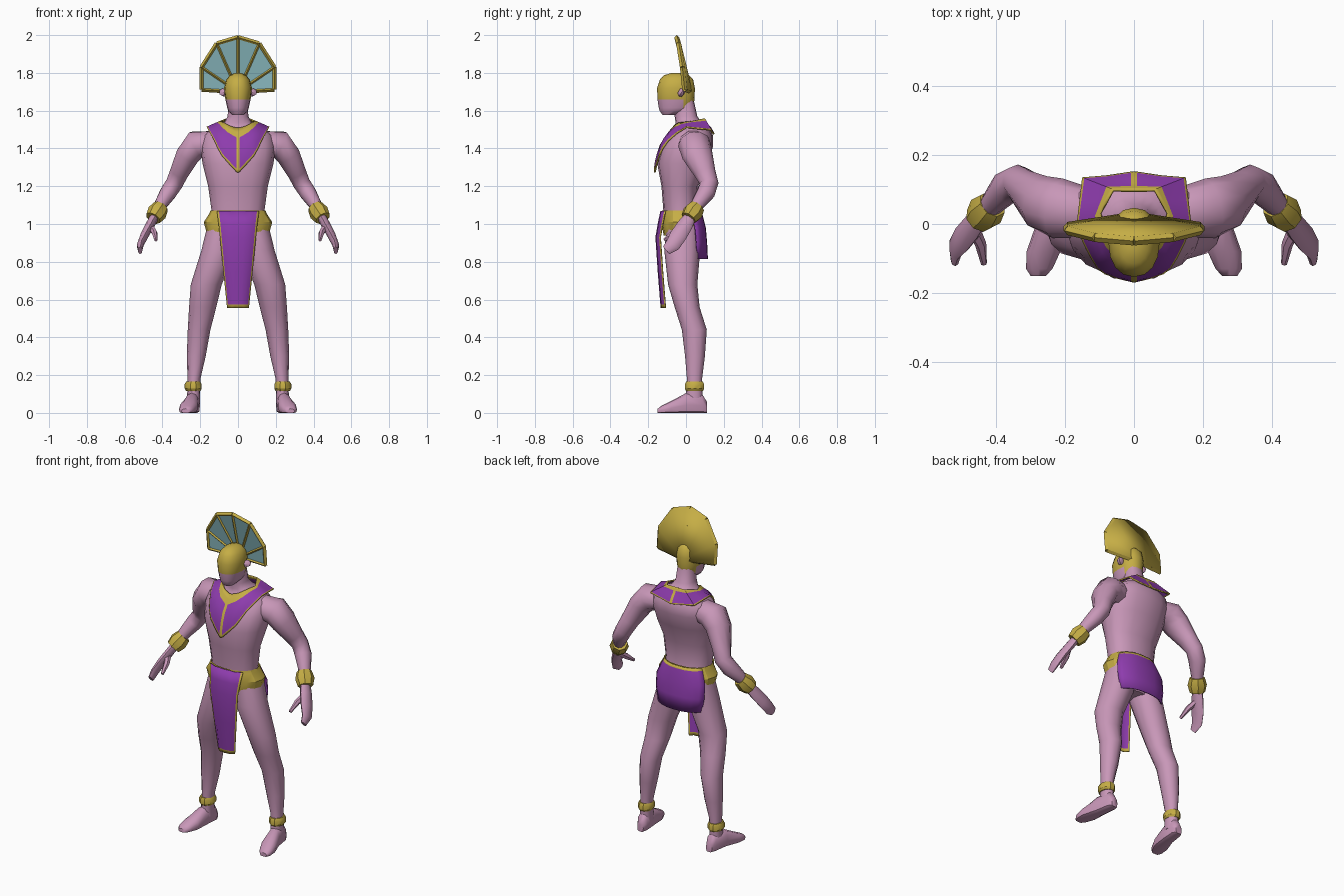
import bpy, math
from mathutils import Vector as V

if "Cube" in bpy.data.objects:
    bpy.data.objects.remove(bpy.data.objects["Cube"])


def material(name, rgb):
    m = bpy.data.materials.new(name)
    m.diffuse_color = (*rgb, 1)
    m.use_nodes = True
    m.node_tree.nodes["Principled BSDF"].inputs["Base Color"].default_value = m.diffuse_color
    return m


SKIN = material("skin pink", (0.58, 0.31, 0.48))
GOLD = material("gold", (0.56, 0.42, 0.06))
PURPLE = material("purple cloth", (0.27, 0.045, 0.42))
TEAL = material("pale teal", (0.27, 0.52, 0.56))


def build(name, verts, faces, mats, rule=None, mirror=False, angle=50):
    """Make a mesh object; rule(face centre) gives the material index."""
    me = bpy.data.meshes.new(name)
    me.from_pydata([tuple(v) for v in verts], [], faces)
    for m in mats:
        me.materials.append(m)
    if rule:
        for p in me.polygons:
            p.material_index = rule(p.center)
    ob = bpy.data.objects.new(name, me)
    bpy.context.collection.objects.link(ob)
    bpy.ops.object.select_all(action='DESELECT')
    ob.select_set(True)
    bpy.context.view_layer.objects.active = ob
    bpy.ops.object.mode_set(mode='EDIT')
    bpy.ops.mesh.select_all(action='SELECT')
    bpy.ops.mesh.normals_make_consistent(inside=False)
    bpy.ops.object.mode_set(mode='OBJECT')
    bpy.ops.object.shade_smooth_by_angle(angle=math.radians(angle))
    if mirror:
        mod = ob.modifiers.new("mirror", 'MIRROR')
        mod.merge_threshold = 0.0005
    return ob


def loft(name, rings, mats, caps=True, **kw):
    n = len(rings[0])
    faces = [(r * n + i, r * n + (i + 1) % n, (r + 1) * n + (i + 1) % n, (r + 1) * n + i)
             for r in range(len(rings) - 1) for i in range(n)]
    if caps:
        faces += [tuple(range(n)), tuple(range((len(rings) - 1) * n, len(rings) * n))]
    return build(name, [v for r in rings for v in r], faces, mats, **kw)


def oval(n, power=2.0):
    """Unit super-ellipse points."""
    out = []
    for i in range(n):
        c, s = math.cos(2 * math.pi * i / n), math.sin(2 * math.pi * i / n)
        out.append((math.copysign(abs(c) ** (2 / power), c), math.copysign(abs(s) ** (2 / power), s)))
    return out


def level(z, cx, hw, front, back, n=16, power=2.3):
    """Horizontal section."""
    return [V((cx + hw * a, (front + back) / 2 + (back - front) / 2 * b, z)) for a, b in oval(n, power)]


def tube(name, pts, mats, n=10, **kw):
    """Loft along a path of (x, y, z, width, thickness)."""
    rings = []
    for i, p in enumerate(pts):
        a, b = pts[max(i - 1, 0)], pts[min(i + 1, len(pts) - 1)]
        t = (V(b[:3]) - V(a[:3])).normalized()
        u = (V((0, 1, 0)) - t * t.y).normalized()
        w = t.cross(u)
        rings.append([V(p[:3]) + u * p[3] * c + w * p[4] * s for c, s in oval(n)])
    return loft(name, rings, mats, **kw)


def panel(name, grid, mats, rule, thick=0.008):
    """Mirrored cloth sheet; rule(row, column) gives the material index."""
    nc = len(grid[0])
    cells = [(r, c) for r in range(len(grid) - 1) for c in range(nc - 1)]
    faces = [(r * nc + c, r * nc + c + 1, (r + 1) * nc + c + 1, (r + 1) * nc + c) for r, c in cells]
    ob = build(name, [v for r in grid for v in r], faces, mats, mirror=True)
    for p, (r, c) in zip(ob.data.polygons, cells):
        p.material_index = rule(r, c)
    return ob


# torso, with chest, shoulders slope and neck
torso = loft("torso", [level(z, 0, w, f, b) for z, w, f, b in [
    (0.85, 0.08, -0.08, 0.05), (0.92, 0.13, -0.10, 0.07), (1.0, 0.15, -0.115, 0.075),
    (1.07, 0.14, -0.12, 0.06), (1.2, 0.158, -0.13, 0.065), (1.32, 0.188, -0.152, 0.115),
    (1.41, 0.198, -0.13, 0.143), (1.47, 0.185, -0.09, 0.143), (1.51, 0.13, -0.06, 0.12),
    (1.535, 0.075, -0.055, 0.085), (1.57, 0.055, -0.06, 0.06), (1.66, 0.05, -0.06, 0.04)]], [SKIN])

# arms, hands and thumbs
tube("arm", [(0.15, 0.035, 1.425, 0.075, 0.07), (0.22, 0.045, 1.42, 0.088, 0.078),
             (0.265, 0.06, 1.365, 0.082, 0.066), (0.312, 0.10, 1.27, 0.058, 0.052),
             (0.337, 0.122, 1.215, 0.05, 0.048), (0.37, 0.105, 1.165, 0.05, 0.046),
             (0.405, 0.065, 1.11, 0.038, 0.036), (0.435, 0.03, 1.05, 0.028, 0.026)],
     [SKIN], mirror=True)
tube("hand", [(0.43, 0.035, 1.06, 0.028, 0.024), (0.465, -0.005, 0.995, 0.042, 0.024),
              (0.495, -0.04, 0.94, 0.045, 0.022), (0.517, -0.07, 0.89, 0.04, 0.018),
              (0.518, -0.105, 0.86, 0.026, 0.012)], [SKIN], n=8, mirror=True)
tube("thumb", [(0.465, -0.01, 0.99, 0.02, 0.018), (0.443, -0.06, 0.955, 0.018, 0.016),
               (0.434, -0.115, 0.915, 0.009, 0.009)], [SKIN], n=6, mirror=True)
tube("wrist_bracelet", [(0.409, 0.058, 1.09, 0.043, 0.043), (0.429, 0.036, 1.06, 0.055, 0.053),
                        (0.449, 0.014, 1.03, 0.043, 0.043)], [GOLD], n=8, mirror=True, angle=30)

# legs and feet
loft("leg", [level(z, c, w, f, b, 12, 2.1) for z, c, w, f, b in [
    (1.0, 0.085, 0.075, -0.10, 0.075), (0.86, 0.102, 0.092, -0.115, 0.075),
    (0.68, 0.168, 0.082, -0.095, 0.06), (0.56, 0.187, 0.072, -0.06, 0.072),
    (0.44, 0.206, 0.06, -0.022, 0.11), (0.3, 0.221, 0.05, -0.005, 0.10),
    (0.18, 0.233, 0.034, 0.005, 0.085), (0.05, 0.236, 0.034, -0.005, 0.09)]], [SKIN], mirror=True)
loft("foot", [[V((c + w * a, y, max(0, h * (0.4 + 0.6 * b)))) for a, b in oval(12, 2.3)]
              for y, c, w, h in [
    (0.11, 0.233, 0.02, 0.06), (0.085, 0.235, 0.034, 0.10), (0.0, 0.245, 0.038, 0.105),
    (-0.08, 0.262, 0.049, 0.062), (-0.13, 0.274, 0.038, 0.038), (-0.15, 0.277, 0.022, 0.022)]],
     [SKIN], mirror=True)
loft("ankle_bracelet", [level(z, 0.237, 0.038 + d, -0.002 - d, 0.092 + d, 10, 2)
                        for z, d in [(0.117, 0), (0.128, 0.007), (0.152, 0.007), (0.165, 0)]],
     [GOLD], mirror=True, angle=30)

# head with golden cap, golden nape and ears
loft("head", [level(z, 0, w, f, b, 16, 2.2) for z, w, f, b in [
    (1.578, 0.032, -0.125, -0.04), (1.6, 0.052, -0.14, 0.02), (1.615, 0.057, -0.144, 0.038),
    (1.66, 0.067, -0.151, 0.045), (1.72, 0.074, -0.153, 0.047), (1.765, 0.062, -0.138, 0.038),
    (1.788, 0.042, -0.115, 0.015), (1.8, 0.015, -0.075, -0.025)]], [SKIN, GOLD],
     rule=lambda c: 1 if c.z > 1.67 or (c.z > 1.612 and c.y > -0.01) else 0)
tube("ear", [(0.066, -0.03, 1.69, 0.016, 0.02), (0.083, -0.022, 1.70, 0.018, 0.022),
             (0.09, -0.015, 1.71, 0.006, 0.012)], [SKIN], n=6, mirror=True)

# fan headdress: gold back shell, teal panels, gold ribs and rim
hub = V((0, 0.03, 1.70))
rim = [V((0, -0.042, 1.988)), V((0.112, -0.032, 1.955)), V((0.192, -0.012, 1.83)), V((0.192, 0.0, 1.712))]
shell = build("fan_shell", [hub] + rim, [(0, i, i + 1) for i in (1, 2, 3)], [GOLD], mirror=True, angle=20)
shell.modifiers.new("thickness", 'SOLIDIFY').thickness = 0.012
shell.modifiers["thickness"].offset = 0
ahead = V((0, -0.012, 0))
for i in range(3):
    mid = (hub + rim[i] + rim[i + 1]) / 3
    tri = [mid.lerp(p, 0.97) + ahead for p in (hub, rim[i], rim[i + 1])]
    build("fan_panel", tri, [(0, 1, 2)], [TEAL], mirror=True)


def bar(name, a, b, r):
    tube(name, [(*(p + ahead * 0.6), 0.013, r) for p in (a, b)], [GOLD], n=4, mirror=True, angle=20)


for i, p in enumerate(rim):
    bar("fan_rib", hub.lerp(p, 0.2), p, 0.012)
    if i < 3:
        bar("fan_rim", p, rim[i + 1], 0.012)

# collar draped over the chest, with gold neckline, hem and centre seam
neck = [(0, 0.10, 1.56), (0.008, 0.10, 1.56), (0.06, 0.10, 1.56), (0.098, 0.03, 1.545),
        (0.07, -0.035, 1.53), (0.045, -0.06, 1.52), (0.008, -0.075, 1.51), (0, -0.075, 1.51)]
hem = [(0, 0.147, 1.475), (0.008, 0.147, 1.475), (0.15, 0.135, 1.50), (0.166, 0.0, 1.515),
       (0.125, -0.095, 1.44), (0.085, -0.142, 1.36), (0.008, -0.168, 1.275), (0, -0.17, 1.272)]
grid = []
for t in (0, 0.1, 0.22, 0.4, 0.6, 0.8, 0.93, 1):
    row = []
    for a, b in zip(neck, hem):
        p = V(a).lerp(V(b), t)
        if p.y < 0:
            p.y -= 0.10 * t * (1 - t)
        row.append(p)
    grid.append([p for k in range(7) for p in
                 ([row[k]] if k in (0, 6) else [row[k], row[k].lerp(row[k + 1], 0.5)])] + [row[7]])
last = len(grid[0]) - 2
collar = panel("collar", grid, [PURPLE, GOLD],
               lambda r, c: 1 if r < 2 or r == 6 or c in (0, last) else 0)
wrap = collar.modifiers.new("drape", 'SHRINKWRAP')
wrap.target, wrap.wrap_mode, wrap.offset = torso, 'OUTSIDE', 0.012
collar.modifiers.new("thickness", 'SOLIDIFY').thickness = 0.008

# gold hip belt
loft("belt", [level(z, 0, w, f, b, 16, 2.2) for z, w, f, b in [
    (0.94, 0.163, -0.118, 0.08), (1.01, 0.181, -0.132, 0.088), (1.055, 0.152, -0.13, 0.08),
    (1.072, 0.146, -0.128, 0.075)]], [GOLD], caps=False, angle=25)

# long front loincloth with gold trim, slightly ridged
cloth = [(1.068, 0.112, -0.136), (1.0, 0.103, -0.15), (0.93, 0.096, -0.162), (0.75, 0.078, -0.15),
         (0.575, 0.06, -0.136), (0.555, 0.058, -0.134)]
panel("front_loincloth", [[V((w * f, y + d, z)) for f, d in
                           [(0, 0), (0.3, 0.004), (0.6, 0.004), (0.9, 0.02), (1, 0.024)]]
                          for z, w, y in cloth], [PURPLE, GOLD],
      lambda r, c: 1 if c == 3 or r == 4 else 0).modifiers.new("thickness", 'SOLIDIFY').thickness = 0.006

# short back skirt wrapping the hips
skirt = [(1.07, 0.125, 0.082), (1.055, 0.135, 0.086), (0.98, 0.165, 0.105), (0.9, 0.165, 0.112),
         (0.815, 0.15, 0.116)]
panel("back_skirt", [[V((w * f, y - 0.055 * f ** 3, z)) for f in (0, 0.35, 0.65, 0.85, 1)]
                     for z, w, y in skirt], [PURPLE, GOLD],
      lambda r, c: 1 if r == 0 else 0).modifiers.new("thickness", 'SOLIDIFY').thickness = 0.006
